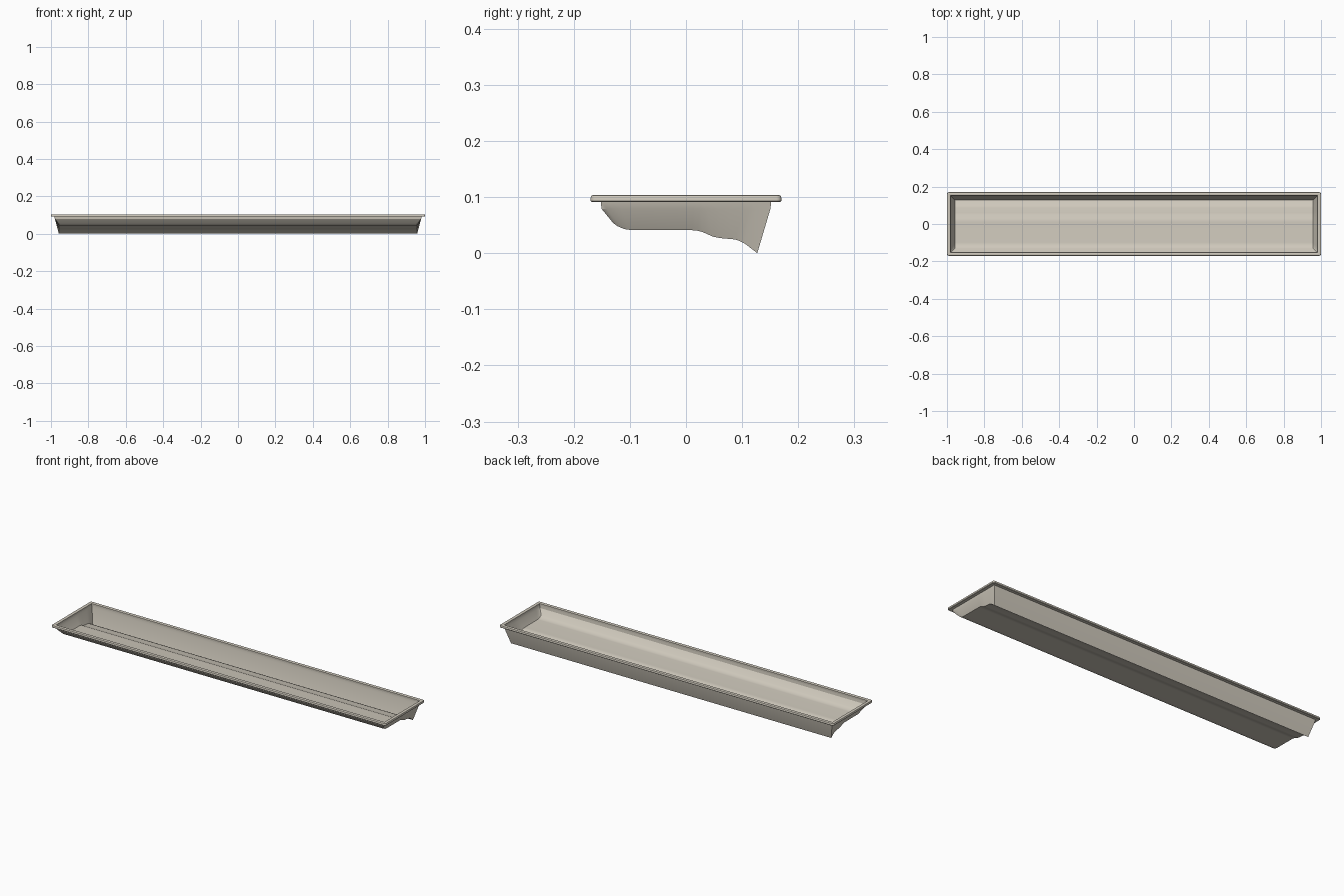
import bpy, bmesh, math

if "Cube" in bpy.data.objects:
    bpy.data.objects.remove(bpy.data.objects["Cube"])

mat = bpy.data.materials.new("warm_beige")
mat.diffuse_color = (0.62, 0.58, 0.50, 1)
mat.use_nodes = True
mat.node_tree.nodes["Principled BSDF"].inputs["Base Color"].default_value = mat.diffuse_color


def finish(name, bm):
    mesh = bpy.data.meshes.new(name)
    bm.to_mesh(mesh)
    bm.free()
    mesh.materials.append(mat)
    ob = bpy.data.objects.new(name, mesh)
    bpy.context.collection.objects.link(ob)
    bpy.ops.object.select_all(action='DESELECT')
    ob.select_set(True)
    bpy.context.view_layer.objects.active = ob
    bpy.ops.object.shade_smooth_by_angle(angle=math.radians(30))
    return ob


def bridge(bm, a, b):
    n = len(a)
    for i in range(n):
        j = (i + 1) % n
        bm.faces.new((a[i], a[j], b[j], b[i]))


# Basin: stepped floor profile (y, z), with sloped walls rising to a collar
floor = [(-0.13, 0.054), (-0.122, 0.048), (-0.11, 0.043), (-0.10, 0.0415),
         (0.01, 0.041), (0.02, 0.040), (0.03, 0.0375), (0.048, 0.0295),
         (0.06, 0.027), (0.087, 0.0245), (0.096, 0.0215), (0.105, 0.017),
         (0.127, 0.0)]
FLOOR_X = 0.958
y0, y1 = floor[0][0], floor[-1][0]


def wall_ring(bm, hx, hy, z):
    ys = [-hy + 2 * hy * (y - y0) / (y1 - y0) for y, _ in floor]
    return ([bm.verts.new((hx, y, z)) for y in ys] +
            [bm.verts.new((-hx, y, z)) for y in reversed(ys)])


bm = bmesh.new()
right = [bm.verts.new((FLOOR_X, y, z)) for y, z in floor]
left = [bm.verts.new((-FLOOR_X, y, z)) for y, z in floor]
for i in range(len(floor) - 1):
    bm.faces.new((left[i], right[i], right[i + 1], left[i + 1]))
edge = right + left[::-1]
shoulder = wall_ring(bm, 0.979, 0.1505, 0.079)
collar = wall_ring(bm, 0.982, 0.152, 0.092)
bridge(bm, shoulder, edge)
bridge(bm, collar, shoulder)
bm.normal_update()
finish("basin", bm)

# Rim: rounded section (inset, z) swept around a rounded rectangle
section = [(0.002, 0.091), (0.0, 0.093), (0.0, 0.099), (0.0015, 0.1025),
           (0.005, 0.104), (0.015, 0.104), (0.018, 0.102), (0.018, 0.091)]


def rim_ring(bm, inset, z):
    r = max(0.009 - inset, 0.001)
    hx, hy = 1.0 - inset - r, 0.17 - inset - r
    ring = []
    for k, (sx, sy) in enumerate([(1, 1), (-1, 1), (-1, -1), (1, -1)]):
        for s in range(5):
            a = math.pi / 2 * (k + s / 4)
            ring.append(bm.verts.new((sx * hx + r * math.cos(a),
                                      sy * hy + r * math.sin(a), z)))
    return ring


bm = bmesh.new()
rings = [rim_ring(bm, d, z) for d, z in section]
for i in range(len(rings)):
    bridge(bm, rings[i], rings[(i + 1) % len(rings)])
bmesh.ops.recalc_face_normals(bm, faces=bm.faces[:])
finish("rim", bm)
